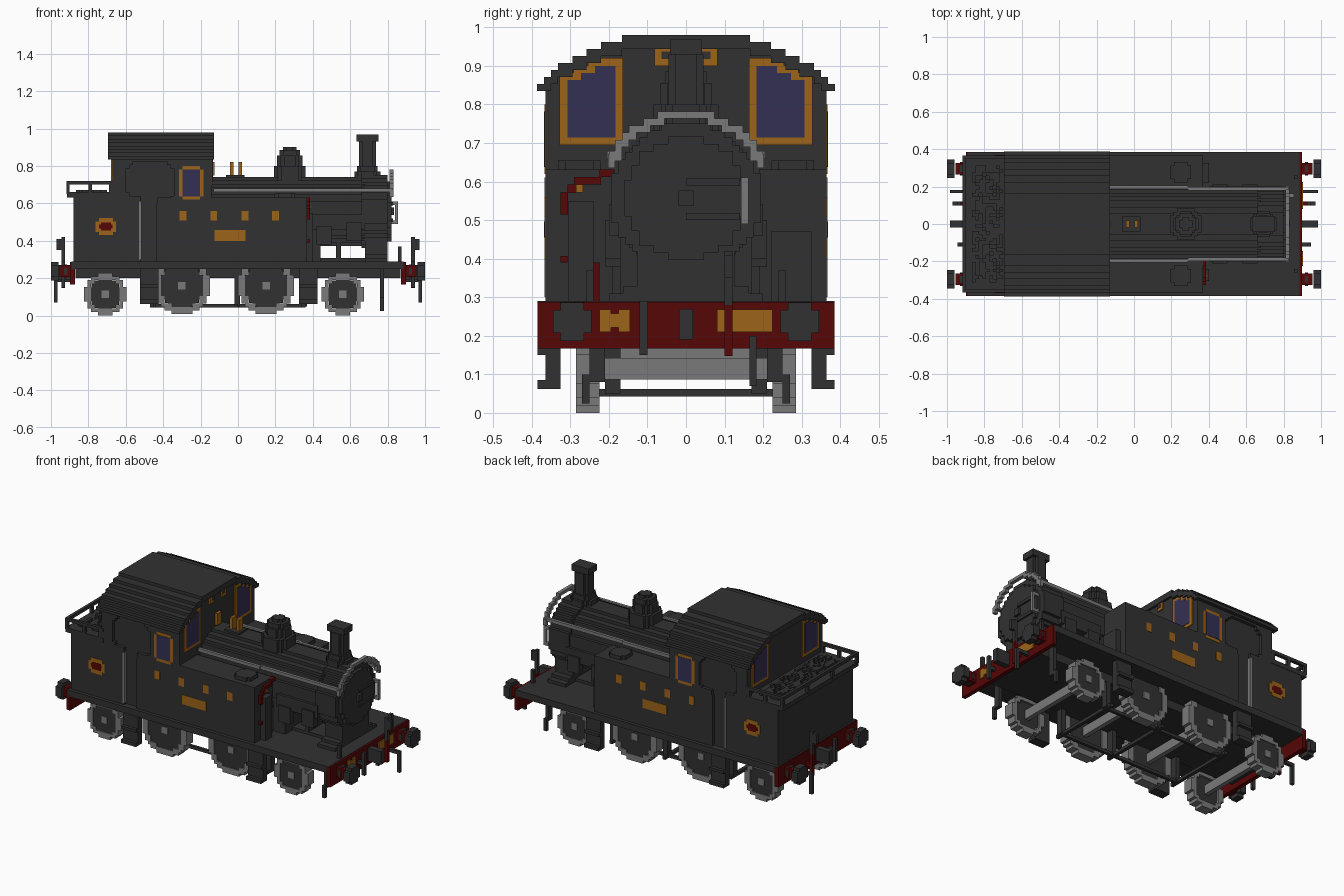
import bpy, bmesh, math, random
from mathutils import Matrix, Vector

if "Cube" in bpy.data.objects:
    bpy.data.objects.remove(bpy.data.objects["Cube"])
random.seed(4)
V = 0.0184  # size of one block


def material(name, colour):
    m = bpy.data.materials.new(name)
    m.use_nodes = True
    m.diffuse_color = (*colour, 1)
    bsdf = m.node_tree.nodes["Principled BSDF"]
    bsdf.inputs["Base Color"].default_value = (*colour, 1)
    bsdf.inputs["Roughness"].default_value = 0.9
    return m


BLACK = material("charcoal", (0.031, 0.031, 0.031))
GREY = material("steel grey", (0.195, 0.195, 0.195))
BRASS = material("brass", (0.34, 0.125, 0.01))
RED = material("dark red", (0.095, 0.002, 0.002))
GLASS = material("violet glass", (0.034, 0.03, 0.088))


def build(name, boxes, mat):
    """One object made of boxes (x0, x1, y0, y1, z0, z1)."""
    bm = bmesh.new()
    for x0, x1, y0, y1, z0, z1 in boxes:
        mid = Vector((x0 + x1, y0 + y1, z0 + z1)) / 2
        size = Matrix.Diagonal((x1 - x0, y1 - y0, z1 - z0, 1))
        bmesh.ops.create_cube(bm, size=1, matrix=Matrix.Translation(mid) @ size)
    me = bpy.data.meshes.new(name)
    bm.to_mesh(me)
    bm.free()
    me.materials.append(mat)
    ob = bpy.data.objects.new(name, me)
    bpy.context.scene.collection.objects.link(ob)


def both(boxes):
    """Repeat boxes on the other side (y mirrored)."""
    return boxes + [(a, b, -d, -c, e, f) for a, b, c, d, e, f in boxes]


def ends(boxes):
    """Repeat boxes at the other end (x mirrored)."""
    return boxes + [(-b, -a, c, d, e, f) for a, b, c, d, e, f in boxes]


def stepped(axis, lo, hi, u0, u1, w0, w1, inside):
    """Block-stepped prism along an axis: rows of cells where inside(u, w) holds."""
    out = []
    nu, nw = round((u1 - u0) / V), round((w1 - w0) / V)
    du, dw = (u1 - u0) / nu, (w1 - w0) / nw
    for j in range(nw):
        start = None
        for i in range(nu + 1):
            on = i < nu and inside(u0 + (i + .5) * du, w0 + (j + .5) * dw)
            if on and start is None:
                start = i
            if not on and start is not None:
                u = (u0 + start * du, u0 + i * du)
                w = (w0 + j * dw, w0 + (j + 1) * dw)
                out.append({"x": (lo, hi, *u, *w), "y": (*u, lo, hi, *w), "z": (*u, *w, lo, hi)}[axis])
                start = None
    return out


def disc(axis, lo, hi, u, w, r, hole=0.0):
    return stepped(axis, lo, hi, u - r, u + r, w - r, w + r,
                   lambda a, b: hole <= math.hypot(a - u, b - w) <= r)


def roof_z(y):
    return 0.983 - 1.42 * abs(y) ** 2.5


# Wheels and axles
rims, discs, hubs, axles = [], [], [], []
for x, z, r in ((-.71, .114, .114), (-.30, .16, .15), (.15, .16, .15), (.56, .114, .114)):
    rims += disc("y", .225, .285, x, z, r, r - .03)
    discs += disc("y", .235, .28, x, z, r - .022)
    hubs += disc("y", .27, .285, x, z, .02)
    axles.append((x - .014, x + .014, -.24, .24, z - .028, z + .028))
build("wheel_rims", both(rims), GREY)
build("wheel_discs", both(discs), BLACK)
build("wheel_hubs", both(hubs), GREY)
build("axles", axles, GREY)

# Brake hangers, cross beams and pull rods by the coupled wheels
brakes = both([(-.47, .36, .175, .193, .043, .062)])
for x in (-.47, -.02, .34):
    brakes += both([(x, x + .03, .17, .21, .05, .25)])
    brakes.append((x, x + .02, -.23, .23, .043, .062))
build("brake_gear", brakes, BLACK)

# Running board, steps and guard irons
build("running_board", [(-.89, .885, -.385, .385, .25, .29), (-.87, .87, -.21, .21, .2, .25)], BLACK)
steps = []
for x in (-.475, .375):
    steps += [(x - .05, x + .05, .325, .365, .07, .25), (x - .05, x + .05, .325, .385, .062, .085),
              (x - .05, x + .05, .325, .385, .15, .167)]
build("steps", both(steps), BLACK)
build("guard_irons", both([(.76, .78, .25, .27, .025, .1), (.76, .78, .21, .25, .08, .25)]), BLACK)

# Buffer beams, buffers, hooks and hoses
build("buffer_beams", ends([(.872, .897, -.385, .385, .167, .288)]), RED)
build("buffer_shanks", ends(both(disc("x", .89, .955, .295, .237, .03))), RED)
build("buffer_collars", ends(both(disc("x", .915, .93, .295, .237, .036))), BLACK)
build("buffer_heads", ends(both(disc("x", .96, 1, .295, .237, .05))), BLACK)
build("coupling_hooks", ends([(.89, .985, -.018, .018, .19, .27)]), BLACK)
build("vacuum_hoses", ends([(.925, .945, .1, .12, .28, .42), (.945, .97, .1, .12, .35, .41),
                            (.89, .985, .165, .183, .18, .2), (.965, .985, .165, .183, .07, .2),
                            (.925, .945, -.12, -.1, .15, .29), (.89, .94, -.12, -.1, .21, .23)]), BLACK)
build("hose_unions", ends([(.925, .945, .1, .12, .147, .28), (.89, .93, .1, .12, .2, .22)]), RED)
build("lamp_irons", ends(both([(.855, .875, .24, .26, .288, .37)])), BLACK)
build("beam_plates", [(.89, .903, -.225, -.195, .21, .268), (.89, .903, -.195, -.175, .222, .258),
                      (.89, .903, -.175, -.145, .21, .268), (.89, .903, .08, .225, .21, .268)], BRASS)

# Boiler, smokebox and saddle
CZ = .557
build("boiler", disc("x", -.2, .68, 0, CZ, .184), BLACK)
build("smokebox", disc("x", .66, .8, 0, CZ, .194), BLACK)
build("smokebox_door", disc("x", .79, .82, 0, CZ, .16) + disc("x", .81, .835, 0, CZ, .02), BLACK)
build("door_hinges", [(.815, .83, 0, .14, z, z + V) for z in (.5, .59)], BLACK)
build("saddle", stepped("x", .68, .8, -.2, .2, .29, .5, lambda y, z: abs(y) < .13 + 1.6 * max(0, .34 - z)), BLACK)
build("boiler_supports", [(.36, .44, -.17, .17, .29, .5), (.525, .55, -.1, .1, .29, .4),
                          (.36, .7, -.1, .1, .28, .308)], BLACK)
build("boiler_side_gear", both([(.4, .68, .15, .2, .46, .54), (.42, .5, .17, .21, .38, .48),
                                (.58, .66, .17, .21, .4, .5)]), BLACK)

# Handrails round the boiler
arch = stepped("x", .81, .832, -.221, .221, .635, .782,
               lambda y, z: .198 < math.hypot(y, z - CZ - .005) < .225)
build("boiler_handrails", arch + both([(-.13, .29, .187, .205, .66, .68),
                                       (.29, .83, .18, .198, .66, .68)]), GREY)
build("door_handrail", [(.84, .855, .143, .162, .49, .61)] +
      [(.81, .855, .143, .162, z, z + V) for z in (.49, .592)], GREY)

# Chimney, dome and safety valves
build("chimney", disc("z", .73, .77, .692, 0, .07) + disc("z", .77, .93, .692, 0, .046) +
      disc("z", .76, .80, .692, 0, .055) + [(.634, .75, -.042, .042, .93, .968)], BLACK)
dome = []
for z, top, r in ((.72, .8, .084), (.8, .855, .068), (.855, .885, .055), (.885, .903, .036)):
    dome += disc("z", z, top, .277, 0, r)
build("dome", dome, BLACK)
build("valve_base", [(-.065, .035, -.04, .04, .73, .752)], BLACK)
build("safety_valves", [(x, x + V, -.02, .02, .75, .822) for x in (-.043, .003)] +
      [(-.145, -.125, -.02, .02, .75, .822)], BRASS)

# Side tanks with fillers and front fittings
build("side_tanks", both([(-.43, .368, .19, .365, .28, .632)]), BLACK)
build("tank_fillers", both(disc("z", .63, .655, .25, .277, .055)), BLACK)
build("tank_front_gear", [(.36, .4, -.305, -.24, .29, .55), (.36, .4, .22, .325, .29, .47)], BLACK)
build("red_pipes", [(.36, .385, -.245, -.225, .29, .39), (.36, .385, -.325, -.308, .39, .407),
                    (.36, .385, -.325, -.306, .515, .572), (.36, .385, -.308, -.285, .57, .592),
                    (.36, .385, -.29, -.22, .592, .612), (.36, .385, -.225, -.185, .612, .632)], RED)
build("pipe_valve", [(.37, .39, -.285, -.267, .572, .592)], BRASS)

# Cab core, side skins with round openings, stepped roof
build("cab_core", stepped("x", -.672, -.142, -.346, .346, .29, .97,
                          lambda y, z: z < roof_z(y) - .012), BLACK)


def skin(x, z):
    opening = abs(x + .47) < .125 and abs(z - .715) < .105 and abs(x + .47) + abs(z - .715) < .185
    doorway = abs(x + .48) < .047 and z < .64
    return not (opening or doorway)


build("cab_sides", both(stepped("y", .34, .365, -.672, -.142, .29, .86, skin)), BLACK)
build("cab_roof", stepped("x", -.695, -.128, -.387, .387, .835, .98,
                          lambda y, z: roof_z(y) - .034 < z < roof_z(y) + .003), BLACK)
build("door_handrails", both([(-.53, -.515, .345, .367, .3, .61)]), GREY)

# Cab windows: brass frames and glass plates
frames, panes = [], []


def spectacle(inset):
    return lambda y, z: z < roof_z(y) - .028 - inset


def rounded(x, z):
    return abs(x + .25) / .065 + abs(z - .71) / .09 < 1.72


for lo, hi in ((-.145, -.136), (-.678, -.67)):
    frames += both(stepped("x", lo, hi, .163, .328, .695, .92, spectacle(0)))
    panes += both(stepped("x", lo - .002, hi + .002, .183, .308, .715, .9, spectacle(.026)))
frames += both(stepped("y", .36, .367, -.315, -.185, .62, .8, rounded))
panes += both([(-.296, -.204, .36, .369, .638, .782)])
build("window_frames", frames, BRASS)
build("window_glass", panes, GLASS)
build("cab_front_rings", both([(-.145, -.134, .04, .082, .9, .957)]), BRASS)
build("cab_front_ring_centres", both([(-.14, -.132, .04, .063, .918, .938)]), BLACK)

# Bunker with overhanging rear rim, coal and rails
build("bunker", [(-.88, -.52, -.365, .365, .28, .64), (-.915, -.66, -.367, .367, .632, .66)], BLACK)
coal = []
for i in range(9):
    for j in range(34):
        x, y = -.865 + i * V, -.313 + j * V
        if random.random() < .5:
            coal.append((x, x + V, y, y + V, .64, .672))
build("coal", coal, BLACK)
rails = [(-.918, -.66, .349, .367, .7, .719)]
rails += [(x, x + V, .349, .367, .65, .71) for x in (-.918, -.8, -.69)]
build("bunker_rails", both(rails) + [(-.918, -.9, -.367, .367, .7, .719)] +
      [(-.918, -.9, y, y + V, .65, .71) for y in (-.13, .11)], BLACK)

# Side plates on tanks and bunker
marks = [(x, x + .036, .36, .367, .508, .56) for x in (-.312, -.147, .019, .183)]
build("tank_marks", both(marks), BRASS)
build("number_plate", both([(-.125, .04, .36, .367, .4, .457)]), BRASS)
build("bunker_badge", both(stepped("y", .36, .367, -.761, -.651, .43, .522,
      lambda x, z: math.hypot((x + .706) / .056, (z - .476) / .046) < 1)), BRASS)
build("badge_centre", both([(-.733, -.679, .36, .369, .455, .497),
                            (-.742, -.67, .36, .369, .466, .486)]), RED)
